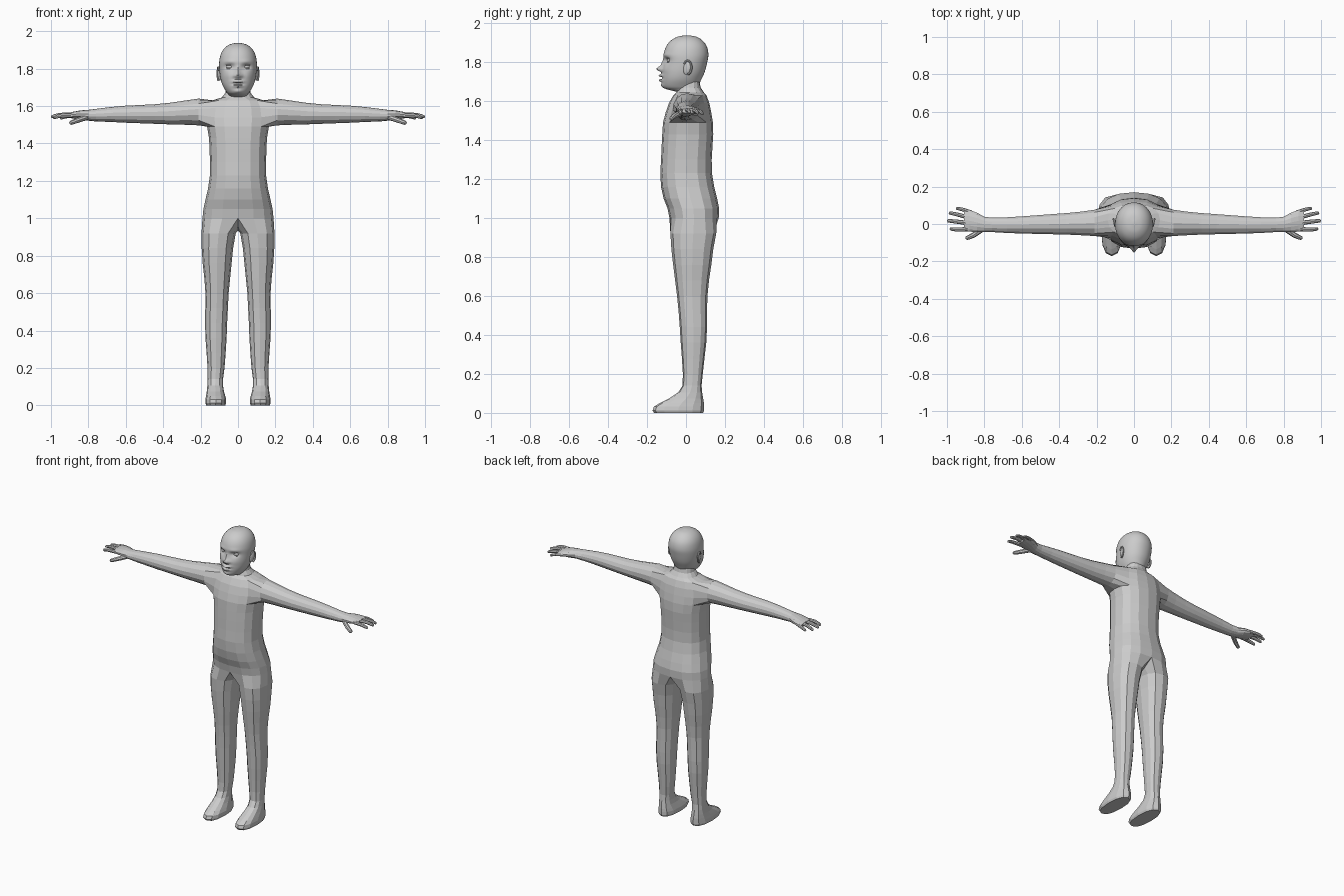
import bpy, bmesh, math
from math import sin, cos, pi, exp
from mathutils import Vector

cube = bpy.data.objects.get("Cube")
if cube:
    bpy.data.objects.remove(cube)

skin = bpy.data.materials.new("grey skin")
skin.use_nodes = True
GREY = (0.6, 0.6, 0.6, 1)
skin.diffuse_color = GREY
skin.node_tree.nodes["Principled BSDF"].inputs["Base Color"].default_value = GREY


def finish(bm, name, smooth=0):
    bmesh.ops.recalc_face_normals(bm, faces=bm.faces)
    mesh = bpy.data.meshes.new(name)
    bm.to_mesh(mesh)
    bm.free()
    mesh.materials.append(skin)
    ob = bpy.data.objects.new(name, mesh)
    bpy.context.collection.objects.link(ob)
    if smooth:
        bpy.ops.object.select_all(action='DESELECT')
        ob.select_set(True)
        bpy.context.view_layer.objects.active = ob
        bpy.ops.object.shade_smooth_by_angle(angle=math.radians(smooth))
    return ob


def power(v, p):
    return math.copysign(abs(v) ** p, v)


def oval(lo_a, hi_a, lo_b, hi_b, angles, p=0.85):
    """Rounded section between two pairs of limits."""
    return [((lo_a + hi_a) / 2 + (hi_a - lo_a) / 2 * power(cos(t), p),
             (lo_b + hi_b) / 2 + (hi_b - lo_b) / 2 * power(sin(t), p)) for t in angles]


def skin_between(bm, r1, r2):
    n = len(r1)
    for i in range(n):
        j = (i + 1) % n
        bm.faces.new((r1[i], r1[j], r2[j], r2[i]))


def smooth_at(table, t):
    """Catmull-Rom sample through the rows of a table."""
    n = len(table) - 1
    i = min(int(t), n - 1)
    f = t - i
    a, b, c, d = (table[max(0, min(n, k))] for k in (i - 1, i, i + 1, i + 2))
    return [0.5 * (2 * q + (r - p) * f + (2 * p - 5 * q + 4 * r - s) * f * f
                   + (3 * q - p - 3 * r + s) * f ** 3) for p, q, r, s in zip(a, b, c, d)]


# Torso: z, half width, front, back
TORSO = [(1.00, .19, -.085, .168), (1.05, .185, -.095, .17), (1.10, .174, -.115, .16),
         (1.16, .16, -.128, .145), (1.23, .15, -.132, .133), (1.30, .15, -.128, .132),
         (1.37, .152, -.125, .136), (1.43, .155, -.122, .14), (1.49, .165, -.118, .138),
         (1.54, .168, -.105, .13), (1.59, .16, -.088, .12), (1.63, .14, -.065, .105),
         (1.645, .088, -.05, .092), (1.67, .068, -.042, .075), (1.72, .06, -.035, .065)]
# Leg: z, inner, outer, front, back
LEG = [(.92, .012, .195, -.08, .155), (.84, .026, .194, -.075, .14), (.76, .034, .189, -.066, .13),
       (.68, .042, .18, -.056, .118), (.60, .05, .174, -.046, .11), (.52, .054, .175, -.038, .108),
       (.44, .058, .176, -.032, .108), (.36, .061, .174, -.027, .104), (.28, .066, .168, -.021, .095),
       (.20, .072, .163, -.016, .086), (.14, .08, .162, -.018, .08), (.105, .08, .164, -.04, .083),
       (.075, .075, .167, -.085, .088), (.05, .068, .171, -.135, .092), (.032, .063, .174, -.165, .093),
       (.012, .063, .175, -.172, .093), (0, .068, .17, -.164, .088)]
# Arm: distance out, front, back, bottom, top
ARM = [(.21, -.066, .078, 1.497, 1.64), (.28, -.062, .068, 1.5, 1.63), (.36, -.058, .06, 1.502, 1.618),
       (.44, -.056, .054, 1.505, 1.61), (.52, -.054, .048, 1.508, 1.606), (.60, -.052, .042, 1.511, 1.602),
       (.68, -.049, .037, 1.515, 1.595), (.76, -.044, .035, 1.518, 1.585), (.80, -.044, .04, 1.522, 1.58),
       (.84, -.045, .062, 1.527, 1.577), (.88, -.042, .076, 1.533, 1.57), (.91, -.036, .074, 1.538, 1.562)]
SIDES = 16

bm = bmesh.new()
angles = [2 * pi * k / SIDES for k in range(SIDES)]
rings = [[bm.verts.new((x, y, z)) for x, y in oval(-w, w, f, b, angles)] for z, w, f, b in TORSO]
ARM_ROWS = range(8, 11)
for r in range(len(rings) - 1):
    for k in range(SIDES):
        j = (k + 1) % SIDES
        # leave the armholes open
        if r in ARM_ROWS and (k in (14, 15, 0, 1) or k in (6, 7, 8, 9)):
            continue
        bm.faces.new((rings[r][k], rings[r][j], rings[r + 1][j], rings[r + 1][k]))

# Crotch arch shared by both legs
crotch = [bm.verts.new((0, y, z)) for y, z in ((.10, .955), (.03, .935), (-.04, .955))]
for side in (1, -1):
    def col(k):
        return k % SIDES if side == 1 else (8 - k) % SIDES

    # Legs and feet
    last = [rings[0][col(k)] for k in range(-4, 5)] + crotch
    leg_angles = [math.radians(-120 + 30 * j) for j in range(12)]
    for z, inner, outer, front, back in LEG:
        new = [bm.verts.new((side * x, y, z)) for x, y in oval(inner, outer, front, back, leg_angles)]
        skin_between(bm, last, new)
        last = new
    bm.faces.new(last)

    # Arms and palms
    span = range(-2, 3)
    last = ([rings[8][col(k)] for k in span] + [rings[r][col(2)] for r in (9, 10)]
            + [rings[11][col(k)] for k in reversed(span)] + [rings[r][col(-2)] for r in (10, 9)])
    arm_angles = [-pi / 2 + 2 * pi * (j - 2) / 14 for j in range(14)]
    for x, front, back, low, high in ARM:
        new = [bm.verts.new((side * x, y, z)) for y, z in oval(front, back, low, high, arm_angles, 1)]
        skin_between(bm, last, new)
        last = new
    bm.faces.new(last)
finish(bm, "body")

# Fingers: root, middle, tip, radius
FINGERS = {"thumb": ((.81, -.025, 1.54), (.855, -.058, 1.525), (.9, -.078, 1.508), .014),
           "index_finger": ((.88, -.026, 1.55), (.94, -.03, 1.55), (.985, -.026, 1.538), .011),
           "middle_finger": ((.89, .005, 1.553), (.95, .013, 1.553), (1.0, .018, 1.542), .011),
           "ring_finger": ((.89, .036, 1.552), (.945, .051, 1.55), (.99, .06, 1.538), .0105),
           "little_finger": ((.87, .062, 1.55), (.915, .077, 1.545), (.952, .085, 1.534), .01)}
for side, label in ((1, "left"), (-1, "right")):
    for name, (root, mid, tip, rad) in FINGERS.items():
        bm = bmesh.new()
        last = None
        axis = (Vector(tip) - Vector(root)).normalized()
        across = axis.cross(Vector((0, 0, 1))).normalized()
        up = across.cross(axis)
        for t, scale in ((0, 1.1), (.5, 1.05), (1, 1), (1.5, .9), (1.85, .75), (2, .3)):
            c = Vector(smooth_at([root, mid, tip], t))
            new = []
            for k in range(8):
                p = c + rad * scale * (across * cos(k * pi / 4) + up * sin(k * pi / 4))
                new.append(bm.verts.new((side * p.x, p.y, p.z)))
            if last:
                skin_between(bm, last, new)
            else:
                bm.faces.new(new)
            last = new
        bm.faces.new(last)
        finish(bm, label + "_" + name)

# Head: z, half width, front, back
HEAD = [(1.645, .045, -.03, .055), (1.66, .05, -.095, .058), (1.675, .062, -.118, .062),
        (1.71, .082, -.124, .078), (1.75, .094, -.122, .096), (1.80, .1, -.114, .109),
        (1.84, .1, -.115, .115), (1.88, .091, -.102, .107), (1.91, .072, -.079, .086),
        (1.93, .043, -.045, .055), (1.938, .008, -.006, .014)]
# Face shaping: x, z, spread x, spread z, amount forward
FACE = [(0, 1.765, .015, .013, .03), (0, 1.79, .011, .022, .012), (.017, 1.76, .008, .008, .012),
        (.045, 1.81, .022, .014, -.016), (.05, 1.765, .025, .02, .004), (.045, 1.838, .03, .01, .004),
        (0, 1.731, .024, .006, .022), (0, 1.707, .02, .007, .018), (0, 1.719, .024, .004, -.012),
        (0, 1.68, .022, .012, .008)]


def face_push(x, z):
    return sum(a * exp(-((abs(x) - cx) / sx) ** 2 - ((z - cz) / sz) ** 2) for cx, cz, sx, sz, a in FACE)


bm = bmesh.new()
last = None
STEPS, AROUND = 60, 56
for s in range(STEPS + 1):
    z, w, f, b = smooth_at(HEAD, s * (len(HEAD) - 1) / STEPS)
    ring = []
    for x, y in oval(-w, w, f, b, [2 * pi * k / AROUND for k in range(AROUND)], 0.95):
        if y < (f + b) / 2:
            y -= face_push(x, z)
        ring.append(bm.verts.new((x, y, z)))
    if last:
        skin_between(bm, last, ring)
    else:
        bm.faces.new(ring)
    last = ring
bm.faces.new(last)
finish(bm, "head", 40)

# Eyeballs, eyelids and ears
for side, label in ((1, "left"), (-1, "right")):
    def blob(name, place, size, yaw=0):
        bm = bmesh.new()
        bmesh.ops.create_uvsphere(bm, u_segments=16, v_segments=10, radius=1)
        ob = finish(bm, label + "_" + name, 40)
        ob.location = (side * place[0], place[1], place[2])
        ob.scale = size
        ob.rotation_euler = (0, 0, side * yaw)
        return ob

    blob("eyeball", (.045, -.082, 1.81), (.019, .015, .012), .35)
    blob("upper_eyelid", (.046, -.083, 1.82), (.024, .015, .005), .35)
    blob("lower_eyelid", (.046, -.082, 1.8), (.021, .014, .004), .35)
    blob("ear", (.099, .005, 1.772), (.009, .02, .036), -.35).rotation_euler.x = -.2

    # Raised rim along the back of the ear
    bm = bmesh.new()
    last = None
    for s in range(13):
        t = math.radians(150 - s * 20)
        c = Vector((.106 + .004 * cos(t), .008 + .02 * cos(t), 1.773 + .035 * sin(t)))
        out = Vector((0, cos(t), sin(t)))
        new = []
        for k in range(6):
            p = c + .005 * (out * cos(k * pi / 3) + Vector((1, 0, 0)) * sin(k * pi / 3))
            new.append(bm.verts.new((side * p.x, p.y, p.z)))
        if last:
            skin_between(bm, last, new)
        else:
            bm.faces.new(new)
        last = new
    bm.faces.new(last)
    finish(bm, label + "_ear_rim", 50)
